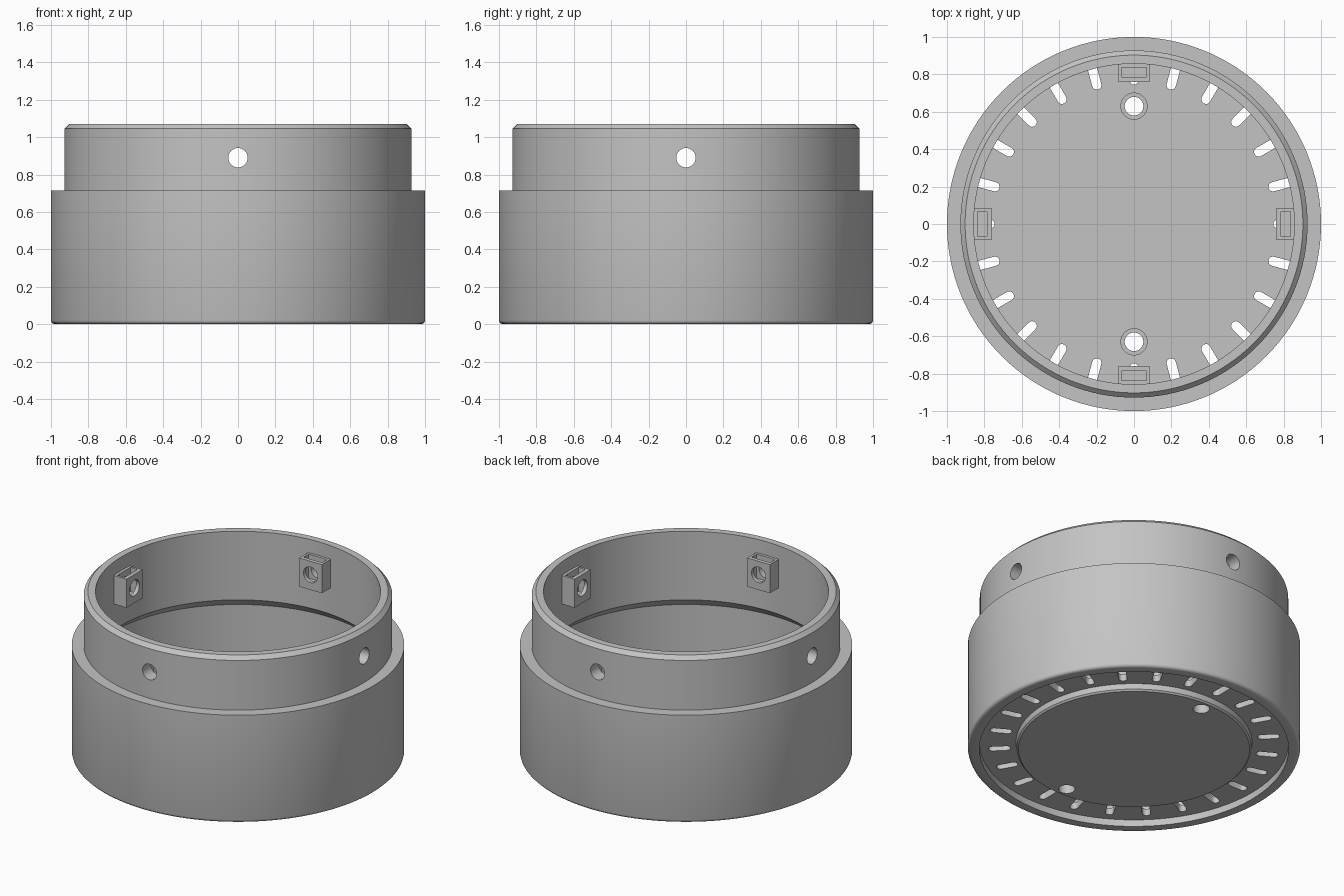
import bpy, bmesh
from math import pi, sin, cos
from mathutils import Matrix, Vector

if "Cube" in bpy.data.objects:
    bpy.data.objects.remove(bpy.data.objects["Cube"])

grey = bpy.data.materials.new("plain_grey")
grey.use_nodes = True
colour = (0.55, 0.55, 0.55, 1)
grey.diffuse_color = colour
grey.node_tree.nodes["Principled BSDF"].inputs["Base Color"].default_value = colour

HOLE_Z = 0.89
QUARTERS = [Matrix.Rotation(i * pi / 2, 4, 'Z') for i in range(4)]


def lathe(bm, profile, steps, offset=(0, 0, 0)):
    """Turn an (r, z) profile about the z axis, then move it."""
    verts = [bm.verts.new((r, 0, z)) for r, z in profile]
    edges = [bm.edges.new(pair) for pair in zip(verts, verts[1:])]
    old = set(bm.verts) - set(verts)
    bmesh.ops.spin(bm, geom=verts + edges, cent=(0, 0, 0), axis=(0, 0, 1),
                   angle=2 * pi, steps=steps)
    new = [v for v in bm.verts if v not in old]
    bmesh.ops.remove_doubles(bm, verts=new, dist=1e-5)
    new = [v for v in bm.verts if v not in old]
    bmesh.ops.translate(bm, verts=new, vec=offset)


def prism(bm, outline, z0, z1, matrix):
    """Extrude a flat outline between two heights."""
    low = [bm.verts.new(matrix @ Vector((x, y, z0))) for x, y in outline]
    high = [bm.verts.new(matrix @ Vector((x, y, z1))) for x, y in outline]
    bm.faces.new(low[::-1])
    bm.faces.new(high)
    for i in range(len(low)):
        j = (i + 1) % len(low)
        bm.faces.new((low[i], low[j], high[j], high[i]))


def box_outline(half, y0, y1):
    return [(-half, y0), (half, y0), (half, y1), (-half, y1)]


def make(name, bm):
    bmesh.ops.recalc_face_normals(bm, faces=bm.faces)
    mesh = bpy.data.meshes.new(name)
    bm.to_mesh(mesh)
    bm.free()
    mesh.materials.append(grey)
    ob = bpy.data.objects.new(name, mesh)
    bpy.context.collection.objects.link(ob)
    return ob


def activate(ob):
    bpy.ops.object.select_all(action='DESELECT')
    ob.select_set(True)
    bpy.context.view_layer.objects.active = ob


def cut(ob, cutter):
    activate(ob)
    mod = ob.modifiers.new("cut", 'BOOLEAN')
    mod.operation = 'DIFFERENCE'
    mod.solver = 'EXACT'
    mod.object = cutter
    bpy.ops.object.modifier_apply(modifier=mod.name)


# Cup: grooved base, rounded foot, stepped neck and wider lower cavity
bm = bmesh.new()
lathe(bm, [(0, 0), (0.695, 0), (0.705, 0.01), (0.71, 0.045), (0.93, 0.045),
           (0.93, 0), (0.98, 0), (0.99, 0.003), (0.997, 0.01), (1, 0.02),
           (1, 0.715), (0.928, 0.715), (0.928, 1.045), (0.903, 1.07),
           (0.857, 1.07), (0.857, 0.615), (0.93, 0.55), (0.93, 0.09),
           (0, 0.09)], 128)
cup = make("cup_shell", bm)

# Nut holders on the inside of the neck
bm = bmesh.new()
for turn in QUARTERS:
    prism(bm, box_outline(0.083, 0.76, 0.865), 0.79, 0.98, turn)
holders = make("nut_holders", bm)

# Cutter: vent slots around the base
bm = bmesh.new()
slot = [(0.025 * cos(a), 0.855 + 0.025 * sin(a))
        for a in (i * pi / 8 for i in range(9))]
slot += [(-x, 1.625 - y) for x, y in slot]
for i in range(24):
    prism(bm, slot, -0.1, 0.2, Matrix.Rotation(i * pi / 12, 4, 'Z'))

# Cutter: counterbored screw holes in the floor
for y in (-0.63, 0.63):
    lathe(bm, [(0, -0.1), (0.05, -0.1), (0.05, 0.06), (0.07, 0.06),
               (0.07, 0.2), (0, 0.2)], 32, (0, y, 0))
base_cutter = make("base_cutter", bm)

# Cutter: four radial holes through neck and holders
bm = bmesh.new()
for turn in QUARTERS:
    bmesh.ops.create_cone(
        bm, cap_ends=True, segments=32, radius1=0.052, radius2=0.052, depth=0.4,
        matrix=turn @ Matrix.Translation((0, 0.88, HOLE_Z)) @ Matrix.Rotation(pi / 2, 4, 'X'))
side_cutter = make("side_hole_cutter", bm)

# Cutter: nut pockets open at the top
bm = bmesh.new()
for turn in QUARTERS:
    prism(bm, box_outline(0.068, 0.785, 0.838), 0.82, 1.1, turn)
pocket_cutter = make("nut_pocket_cutter", bm)

cut(cup, base_cutter)
cut(cup, side_cutter)
cut(holders, pocket_cutter)
cut(holders, side_cutter)
for cutter in (base_cutter, side_cutter, pocket_cutter):
    bpy.data.objects.remove(cutter)

for ob in (cup, holders):
    activate(ob)
    bpy.ops.object.shade_smooth_by_angle(angle=pi / 6)
